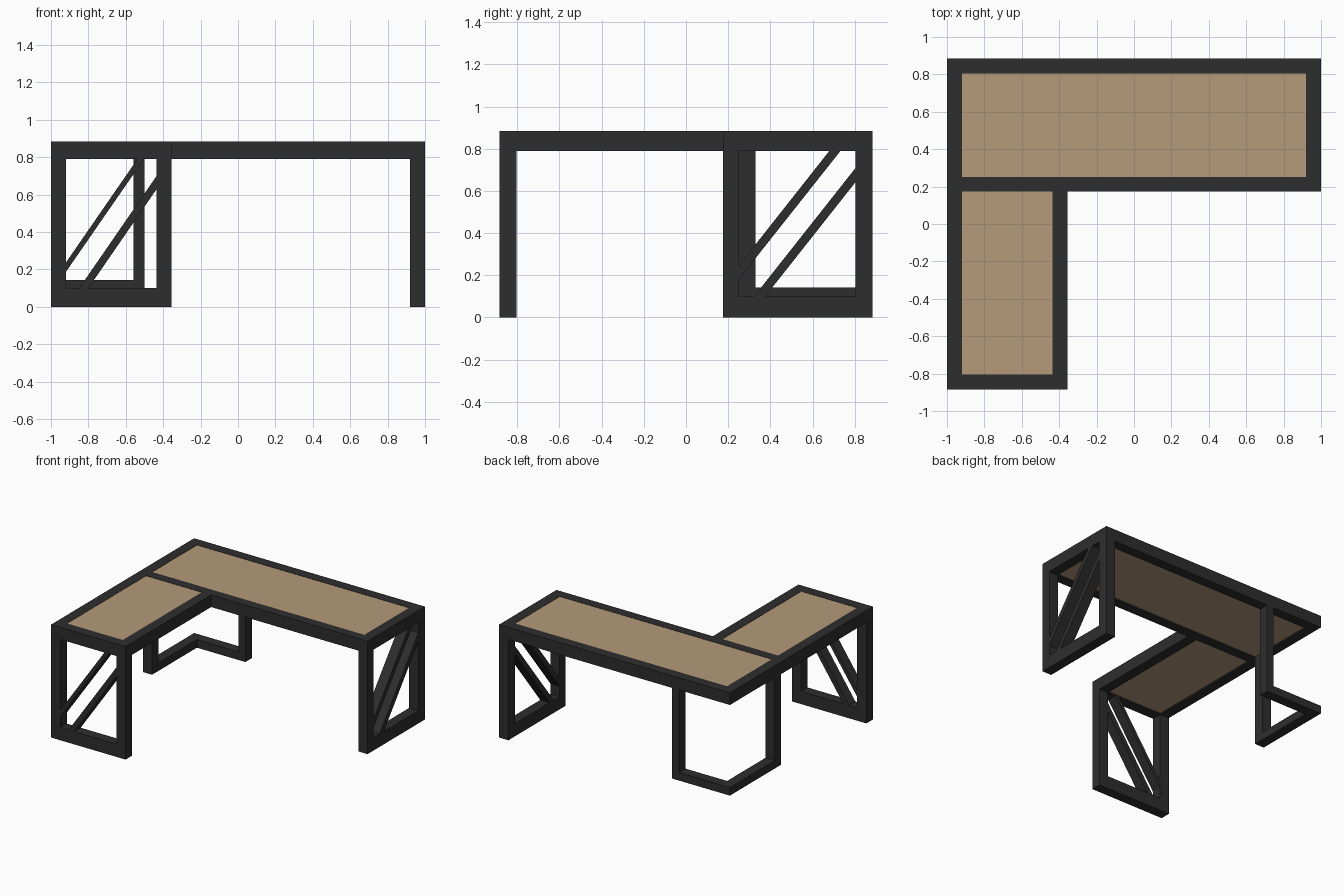
import bpy, bmesh
from mathutils import Vector

if "Cube" in bpy.data.objects:
    bpy.data.objects.remove(bpy.data.objects["Cube"])


def material(name, rgb):
    m = bpy.data.materials.new(name)
    m.diffuse_color = (*rgb, 1)
    m.use_nodes = True
    m.node_tree.nodes["Principled BSDF"].inputs["Base Color"].default_value = m.diffuse_color
    return m


DARK = material("dark metal", (0.027, 0.027, 0.027))
WOOD = material("tan wood", (0.46, 0.32, 0.195))
TOP, RAIL, W = 0.885, 0.79, 0.08   # top height, underside of rails, tube width


def finish(name, bm, mat):
    bmesh.ops.recalc_face_normals(bm, faces=bm.faces)
    me = bpy.data.meshes.new(name)
    bm.to_mesh(me)
    bm.free()
    me.materials.append(mat)
    ob = bpy.data.objects.new(name, me)
    bpy.context.collection.objects.link(ob)
    return ob


def box(name, x, y, z, mat=DARK):
    bm = bmesh.new()
    bmesh.ops.create_cube(bm, size=1)
    for v in bm.verts:
        v.co = [(r[0] + r[1]) / 2 + c * (r[1] - r[0]) for c, r in zip(v.co, (x, y, z))]
    return finish(name, bm, mat)


def brace(name, profile, axis, lo, hi):
    """Extrude a flat (u, z) outline along the x or y axis."""
    place = (lambda u, z: (lo, u, z)) if axis == "x" else (lambda u, z: (u, lo, z))
    bm = bmesh.new()
    face = bm.faces.new([bm.verts.new(place(u, z)) for u, z in profile])
    ext = bmesh.ops.extrude_face_region(bm, geom=[face])
    step = Vector((hi - lo, 0, 0)) if axis == "x" else Vector((0, hi - lo, 0))
    bmesh.ops.translate(bm, vec=step, verts=[g for g in ext["geom"] if isinstance(g, bmesh.types.BMVert)])
    return finish(name, bm, DARK)


# Main desk: rails and wooden top
for label, y in (("back", (0.885 - W, 0.885)), ("front", (0.175, 0.25))):
    box(f"main_{label}_rail", (-1, 1), y, (RAIL, TOP))
for label, x in (("left", (-1, -1 + W)), ("right", (1 - W, 1))):
    box(f"main_{label}_rail", x, (0.25, 0.885 - W), (RAIL, TOP))
box("main_desk_panel", (-0.92, 0.92), (0.25, 0.805), (0.80, 0.883), WOOD)

# Side desk: rails and wooden top
for label, x in (("left", (-1, -0.92)), ("right", (-0.435, -0.355))):
    box(f"side_{label}_rail", x, (-0.805, 0.175), (RAIL, TOP))
box("side_front_rail", (-1, -0.355), (-0.885, -0.805), (RAIL, TOP))
box("side_desk_panel", (-0.92, -0.435), (-0.805, 0.175), (0.80, 0.883), WOOD)

# Front leg frame with two diagonal braces
for label, x in (("left", (-1, -0.92)), ("right", (-0.435, -0.355))):
    box(f"front_{label}_leg", x, (-0.885, -0.805), (0, RAIL))
box("front_foot_bar", (-0.92, -0.435), (-0.885, -0.805), (0, 0.1))
brace("front_upper_brace", [(-0.92, 0.237), (-0.92, 0.187), (-0.503, RAIL), (-0.538, RAIL)], "y", -0.885, -0.805)
brace("front_lower_brace", [(-0.849, 0.1), (-0.80, 0.1), (-0.435, 0.63), (-0.435, 0.70)], "y", -0.885, -0.805)

# Right leg frame with two diagonal braces
for label, y in (("front", (0.175, 0.25)), ("back", (0.805, 0.885))):
    box(f"right_{label}_leg", (0.92, 1), y, (0, RAIL))
box("right_foot_bar", (0.92, 1), (0.25, 0.805), (0, 0.1))
brace("right_upper_brace", [(0.25, 0.245), (0.25, 0.18), (0.733, RAIL), (0.68, RAIL)], "x", 0.92, 1)
brace("right_lower_brace", [(0.323, 0.1), (0.376, 0.1), (0.805, 0.643), (0.805, 0.71)], "x", 0.92, 1)

# Corner support: two posts joined by an L-shaped low bar
LOW, BAR = 0.08, 0.143
box("corner_back_post", (-0.56, -0.5), (0.805, 0.885), (LOW, RAIL))
box("corner_left_post", (-1, -0.92), (0.25, 0.33), (LOW, RAIL))
box("corner_back_bar", (-1, -0.56), (0.805, 0.885), (LOW, BAR))
box("corner_left_bar", (-1, -0.92), (0.33, 0.805), (LOW, BAR))
